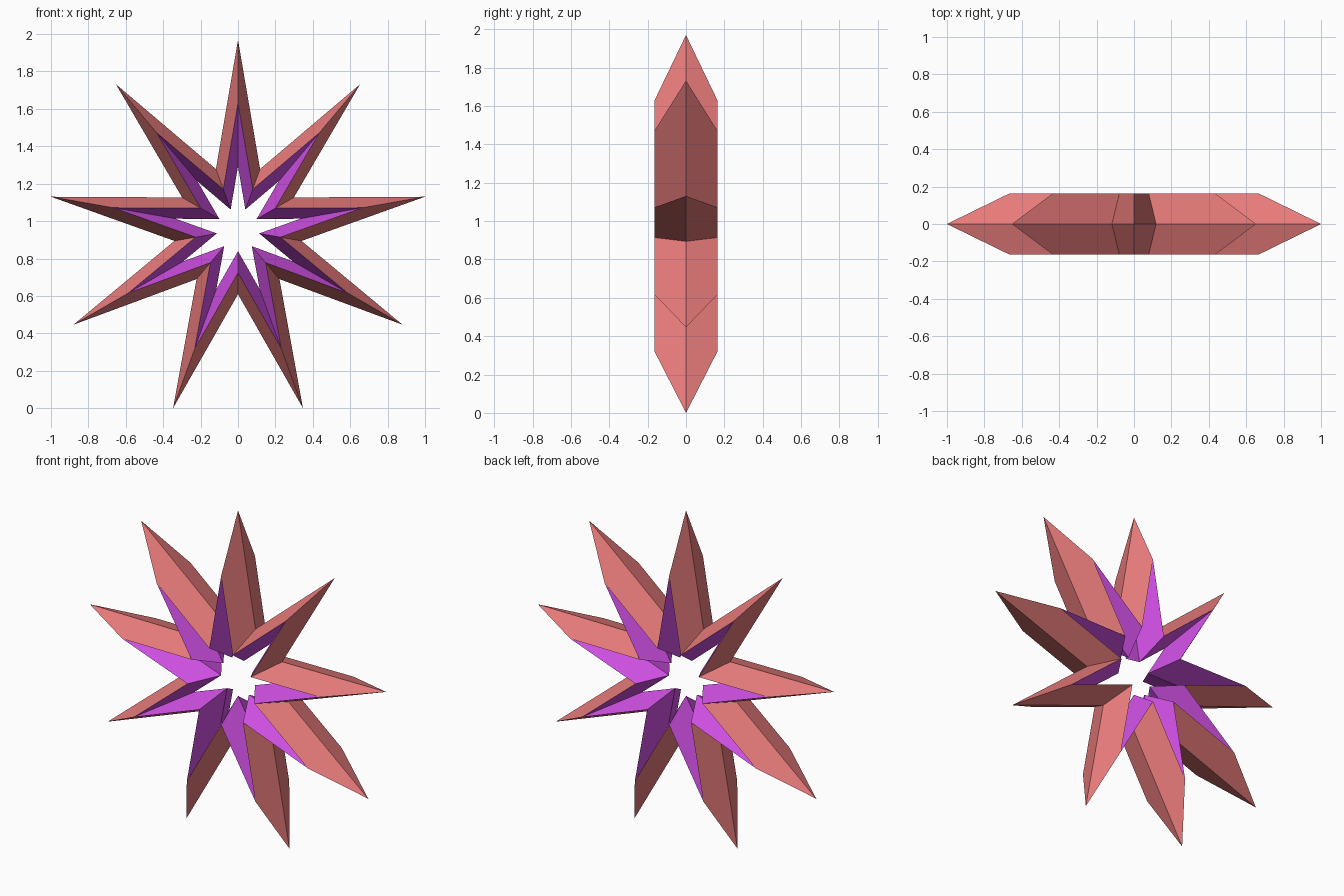
import bpy, bmesh
from math import sin, cos, pi

if "Cube" in bpy.data.objects:
    bpy.data.objects.remove(bpy.data.objects["Cube"])

POINTS = 9
CENTRE_Z = 0.954
TIP, VALLEY = 1.0154, 0.345     # outer radii at tips and valleys
HALF_DEPTH = 0.163
# diamond cross-section: (share of radius, y)
SECTION = [(1, 0), (2 / 3, -HALF_DEPTH), (1 / 3, 0), (2 / 3, HALF_DEPTH)]


def material(name, colour):
    m = bpy.data.materials.new(name)
    m.diffuse_color = (*colour, 1)
    m.use_nodes = True
    m.node_tree.nodes["Principled BSDF"].inputs["Base Color"].default_value = m.diffuse_color
    return m


# star-shaped ring: diamond section swept round alternating tips and valleys
bm = bmesh.new()
rings = []
for i in range(2 * POINTS):
    a = pi / 2 + i * pi / POINTS
    r = VALLEY if i % 2 else TIP
    rings.append([bm.verts.new((s * r * cos(a), y, CENTRE_Z + s * r * sin(a)))
                  for s, y in SECTION])

# outer facets take the first material, inner facets the second
for i, ring in enumerate(rings):
    nxt = rings[(i + 1) % len(rings)]
    for j in range(4):
        k = (j + 1) % 4
        face = bm.faces.new((ring[j], ring[k], nxt[k], nxt[j]))
        face.material_index = 1 if j in (1, 2) else 0
bmesh.ops.recalc_face_normals(bm, faces=bm.faces)

mesh = bpy.data.meshes.new("star_ring")
bm.to_mesh(mesh)
bm.free()
mesh.materials.append(material("salmon", (0.84, 0.205, 0.205)))
mesh.materials.append(material("violet", (0.64, 0.08, 0.79)))
bpy.context.collection.objects.link(bpy.data.objects.new("star_ring", mesh))
